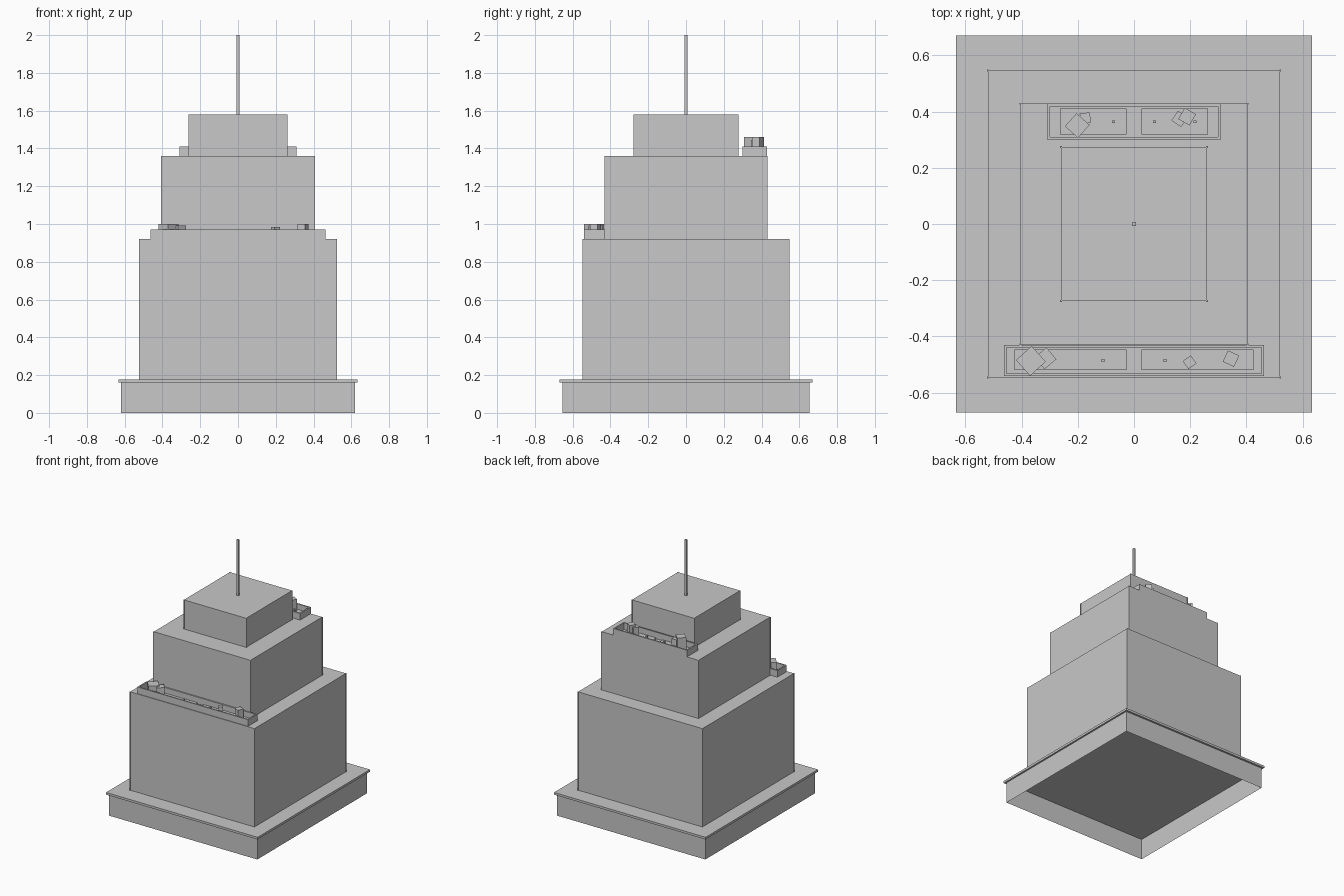
import bpy, bmesh, math
from mathutils import Matrix, Vector

if "Cube" in bpy.data.objects:
    bpy.data.objects.remove(bpy.data.objects["Cube"], do_unlink=True)

grey = bpy.data.materials.new("light_grey")
grey.use_nodes = True
colour = (0.58, 0.58, 0.58, 1)
grey.diffuse_color = colour
grey.node_tree.nodes["Principled BSDF"].inputs["Base Color"].default_value = colour


def add_box(bm, x, y, z, angle=0):
    """Add a box from (min, max) ranges, turned about its own upright axis."""
    centre = Vector([(a + b) / 2 for a, b in (x, y, z)])
    size = [b - a for a, b in (x, y, z)]
    bmesh.ops.create_cube(bm, size=1, matrix=Matrix.Translation(centre)
                          @ Matrix.Rotation(math.radians(angle), 4, "Z")
                          @ Matrix.Diagonal((*size, 1)))


def finish(bm, name):
    mesh = bpy.data.meshes.new(name)
    bm.to_mesh(mesh)
    bm.free()
    mesh.materials.append(grey)
    obj = bpy.data.objects.new(name, mesh)
    bpy.context.collection.objects.link(obj)
    return obj


def box(name, x, y, z):
    bm = bmesh.new()
    add_box(bm, x, y, z)
    return finish(bm, name)


def block(name, half_x, half_y, z):
    return box(name, (-half_x, half_x), (-half_y, half_y), z)


# Hollow plinth, open underneath
bm = bmesh.new()
add_box(bm, (-0.62, 0.62), (-0.655, 0.655), (0, 0.16))
bmesh.ops.delete(bm, geom=[f for f in bm.faces if abs(f.normal.z) > 0.5],
                 context="FACES_ONLY")
finish(bm, "plinth_walls")
block("plinth_slab", 0.633, 0.67, (0.16, 0.177))

# Stepped tower with slim corner trims
tiers = [("lower", 0.52, 0.546, 0.177, 0.92),
         ("middle", 0.404, 0.428, 0.92, 1.36),
         ("upper", 0.26, 0.274, 1.36, 1.58)]
for name, hx, hy, z0, z1 in tiers:
    block(name + "_tier", hx, hy, (z0, z1))
    bm = bmesh.new()
    for sx in (-1, 1):
        for sy in (-1, 1):
            cx, cy = sx * hx, sy * hy
            add_box(bm, (cx - 0.003, cx + 0.003), (cy - 0.003, cy + 0.003), (z0, z1))
    finish(bm, name + "_corner_trim")

block("mast", 0.008, 0.008, (1.58, 2.0))


def terrace(name, half_x, y, z, panel, panel_y, posts, crates):
    """Walled roof terrace with two floor panels, short posts and crates."""
    top, wall = z + 0.05, 0.01
    bm = bmesh.new()
    for y0 in (y[0], y[1] - wall):
        add_box(bm, (-half_x, half_x), (y0, y0 + wall), (z, top))
    for x0 in (-half_x, half_x - wall):
        add_box(bm, (x0, x0 + wall), (y[0] + wall, y[1] - wall), (z, top))
    finish(bm, name + "_parapet")

    bm = bmesh.new()
    for side in (-1, 1):
        add_box(bm, sorted((side * 0.026, side * panel)), panel_y, (z, z + 0.012))
    finish(bm, name + "_floor_panels")

    bm = bmesh.new()
    middle = sum(y) / 2
    for x in posts:
        add_box(bm, (x - 0.005, x + 0.005), (middle - 0.005, middle + 0.005), (z, z + 0.035))
    finish(bm, name + "_posts")

    bm = bmesh.new()
    for cx, cy, size, height, angle in crates:
        h = size / 2
        add_box(bm, (cx - h, cx + h), (cy - h, cy + h), (z, z + height), angle)
    finish(bm, name + "_crates")


terrace("front_terrace", 0.463, (-0.541, -0.43), 0.92, 0.425, (-0.52, -0.447),
        (-0.11, 0.11),
        [(-0.367, -0.487, 0.075, 0.08, 42), (-0.315, -0.478, 0.055, 0.072, 40),
         (0.198, -0.492, 0.035, 0.065, 35), (0.345, -0.479, 0.044, 0.08, -25)])
terrace("back_terrace", 0.309, (0.3, 0.428), 1.36, 0.264, (0.318, 0.411),
        (-0.073, 0.073, 0.217),
        [(-0.202, 0.35, 0.062, 0.1, 48), (-0.173, 0.377, 0.036, 0.085, 8),
         (0.189, 0.382, 0.046, 0.1, -30), (0.162, 0.374, 0.042, 0.085, 55)])
